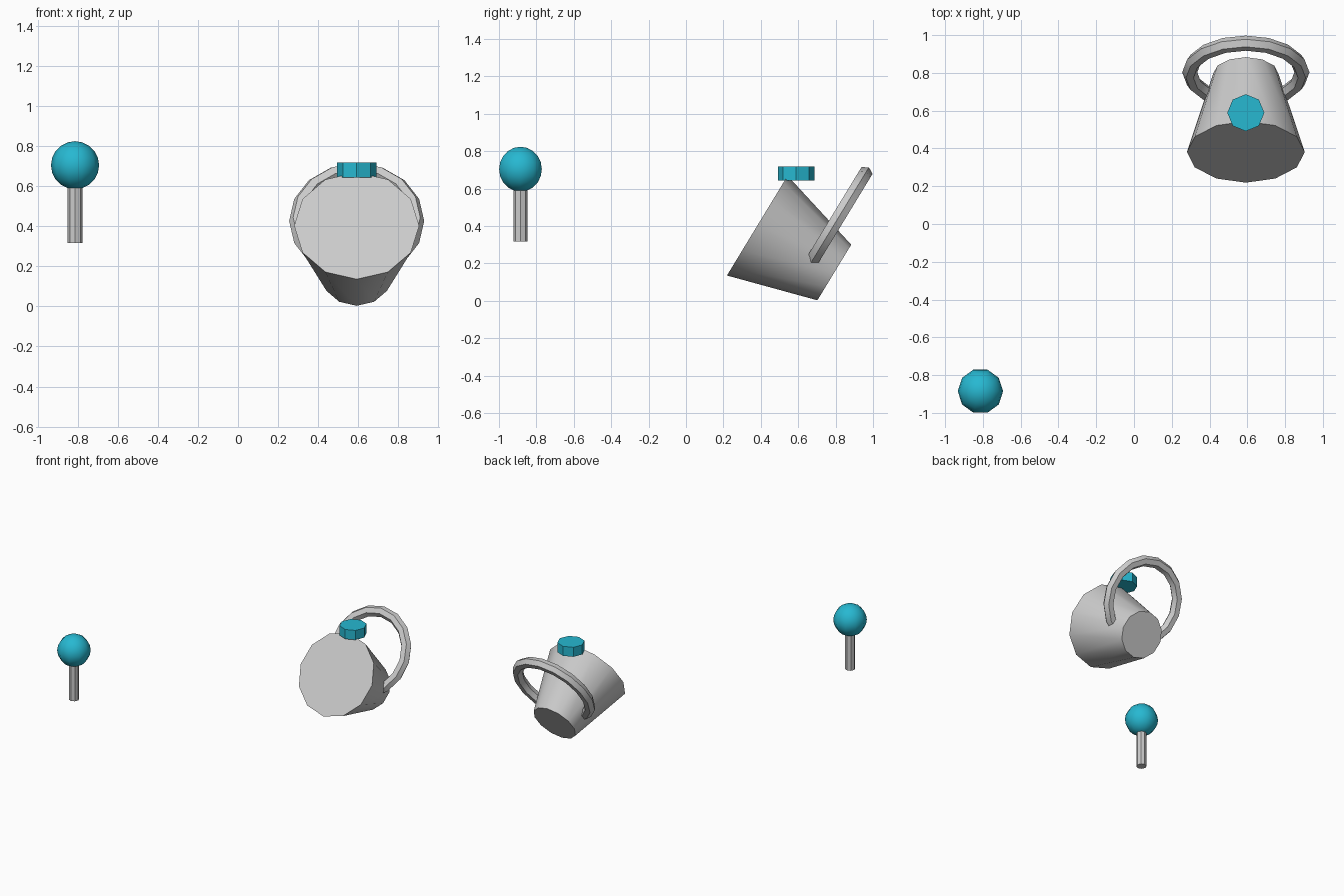
import bpy
from math import radians, pi

if "Cube" in bpy.data.objects:
    bpy.data.objects.remove(bpy.data.objects["Cube"])

TILT = (radians(58.7), 0, 0)   # shared tilt of the bucket and its handle


def colour(obj, mat):
    obj.data.materials.append(mat)


def finish(name):
    obj = bpy.context.object
    obj.name = name
    bpy.ops.object.shade_smooth_by_angle(angle=radians(40))
    return obj


teal = bpy.data.materials.new("teal")
teal.diffuse_color = (0.02, 0.48, 0.64, 1)
teal.use_nodes = True
teal.node_tree.nodes["Principled BSDF"].inputs["Base Color"].default_value = teal.diffuse_color

# Tipped bucket: wide end faces the front, narrow end points back and down
bpy.ops.mesh.primitive_cone_add(vertices=12, radius1=0.174, radius2=0.312,
                                depth=0.482, location=(0.592, 0.587, 0.277),
                                rotation=TILT)
finish("bucket")

# Ring handle, passing through the bucket parallel to its rim
bpy.ops.mesh.primitive_torus_add(major_segments=16, minor_segments=6,
                                 major_radius=0.297, minor_radius=0.04,
                                 location=(0.592, 0.803, 0.426), rotation=TILT)
finish("ring_handle")

# Upright cap resting on the rim
bpy.ops.mesh.primitive_cylinder_add(vertices=8, radius=0.098, depth=0.075,
                                    location=(0.592, 0.589, 0.68))
colour(finish("cap"), teal)

# Separate lever: thin rod with a ball knob
bpy.ops.mesh.primitive_cylinder_add(vertices=8, radius=0.037, depth=0.30,
                                    location=(-0.813, -0.885, 0.467))
finish("lever_rod")

bpy.ops.mesh.primitive_uv_sphere_add(segments=10, ring_count=10, radius=0.12,
                                     location=(-0.813, -0.885, 0.704),
                                     rotation=(0, 0, pi / 2))
colour(finish("lever_knob"), teal)
